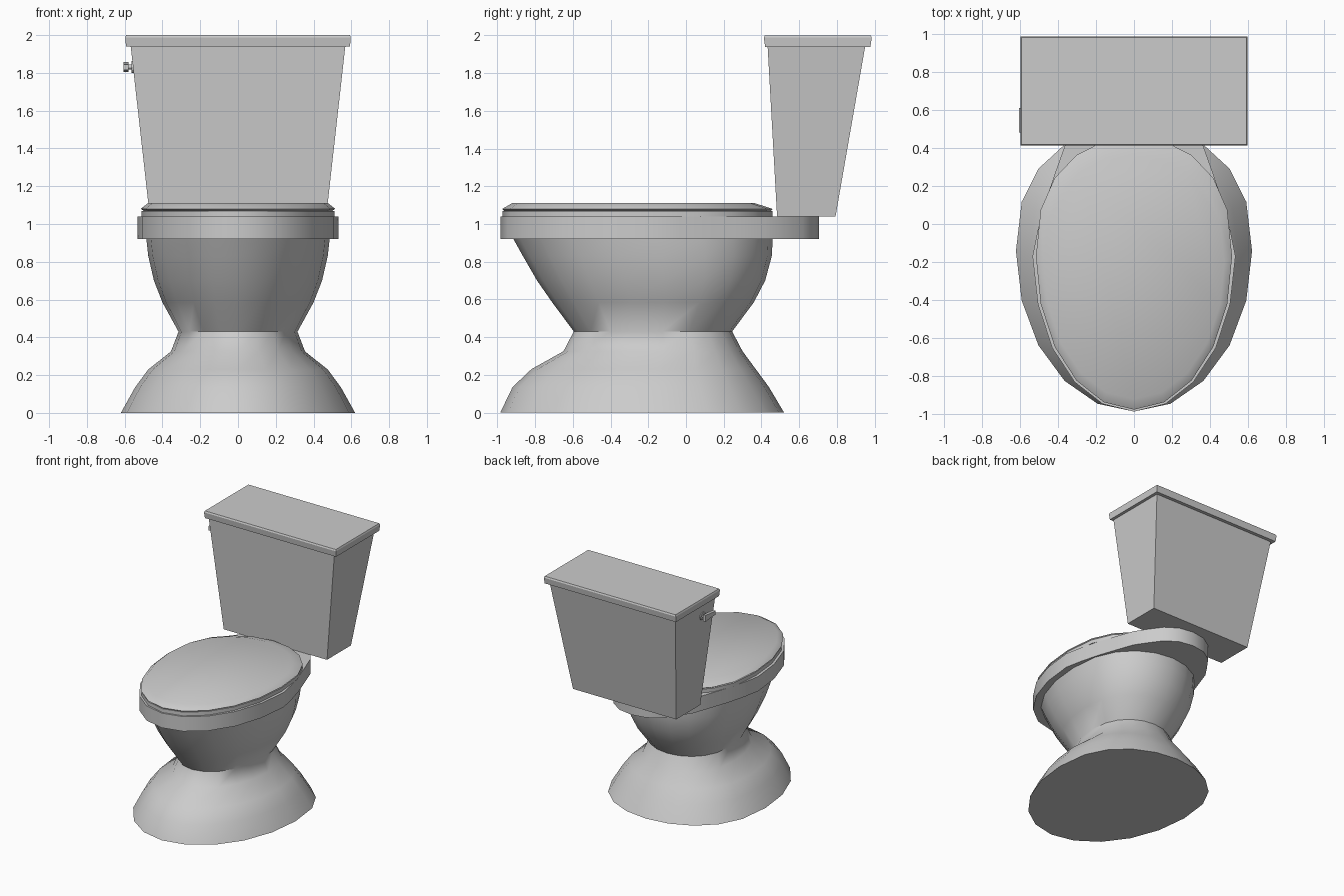
import bpy, bmesh, math

if "Cube" in bpy.data.objects:
    bpy.data.objects.remove(bpy.data.objects["Cube"])

SIDES = 20


def egg(hx, front, back, z):
    """Egg-shaped ring: longer rounded front, slightly squarer back."""
    cy = front + 0.56 * (back - front)
    ring = []
    for i in range(SIDES):
        a = 2 * math.pi * i / SIDES
        s = math.sin(a)
        y = cy + (back - cy) * s ** 0.8 if s > 1e-6 else cy + (cy - front) * s
        ring.append((hx * math.cos(a), y, z))
    return ring


def rect(x, y0, y1, z):
    return [(-x, y0, z), (x, y0, z), (x, y1, z), (-x, y1, z)]


def loft(name, rings, smooth=None):
    """Skin a stack of equal-sized rings and cap both ends."""
    bm = bmesh.new()
    loops = [[bm.verts.new(p) for p in r] for r in rings]
    n = len(loops[0])
    for lo, hi in zip(loops, loops[1:]):
        for i in range(n):
            j = (i + 1) % n
            bm.faces.new((lo[i], lo[j], hi[j], hi[i]))
    bm.faces.new(loops[0][::-1])
    bm.faces.new(loops[-1])
    bmesh.ops.recalc_face_normals(bm, faces=bm.faces[:])
    me = bpy.data.meshes.new(name)
    bm.to_mesh(me)
    bm.free()
    ob = bpy.data.objects.new(name, me)
    bpy.context.collection.objects.link(ob)
    if smooth:
        bpy.ops.object.select_all(action='DESELECT')
        ob.select_set(True)
        bpy.context.view_layer.objects.active = ob
        bpy.ops.object.shade_smooth_by_angle(angle=math.radians(smooth))
    return ob


# Flared foot, waist and bowl: half width, front y, back y, z
body = [(0.62, -0.985, 0.52, 0.0), (0.545, -0.92, 0.44, 0.135),
        (0.475, -0.82, 0.37, 0.23), (0.355, -0.65, 0.30, 0.325),
        (0.315, -0.595, 0.245, 0.43), (0.40, -0.71, 0.36, 0.585),
        (0.445, -0.79, 0.42, 0.70), (0.475, -0.865, 0.455, 0.83),
        (0.485, -0.915, 0.46, 0.92)]
loft("pedestal_bowl", [egg(*r) for r in body], 50)

# Rim slab, tapering back under the tank
half = [(0.0, -0.985), (0.165, -0.945), (0.312, -0.83), (0.43, -0.65),
        (0.505, -0.42), (0.533, -0.17), (0.505, -0.03), (0.465, 0.12),
        (0.41, 0.28), (0.36, 0.42), (0.30, 0.51), (0.22, 0.62),
        (0.12, 0.685), (0.0, 0.705)]
outline = half + [(-x, y) for x, y in half[-2:0:-1]]
loft("bowl_rim", [[(x, y, z) for x, y in outline] for z in (0.92, 1.04)], 40)

# Seat and lid
loft("seat", [egg(0.51, -0.972, 0.46, 1.04), egg(0.51, -0.972, 0.46, 1.07)], 40)
loft("seat_lid", [egg(0.50, -0.965, 0.45, 1.07), egg(0.515, -0.975, 0.46, 1.08),
                  egg(0.475, -0.92, 0.36, 1.112)], 60)

# Tapered tank and its cover
loft("tank", [rect(0.467, 0.483, 0.793, 1.04), rect(0.568, 0.433, 0.95, 1.94)])
loft("tank_cover", [rect(0.593, 0.42, 0.978, 1.94), rect(0.597, 0.413, 0.985, 1.988),
                    rect(0.592, 0.418, 0.98, 2.0)])


# Flush handle: wall plate, stem and lever
def peg(name, r, x0, x1):
    bpy.ops.mesh.primitive_cylinder_add(vertices=12, radius=r, depth=x1 - x0,
                                        location=((x0 + x1) / 2, 0.585, 1.832),
                                        rotation=(0, math.pi / 2, 0))
    bpy.context.object.name = name


peg("handle_plate", 0.032, -0.565, -0.545)
peg("handle_stem", 0.013, -0.59, -0.55)
loft("handle_lever", [
    [(x, 0.48, 1.815), (x, 0.56, 1.812), (x, 0.61, 1.805),
     (x, 0.61, 1.858), (x, 0.56, 1.852), (x, 0.48, 1.845)] for x in (-0.605, -0.58)])
